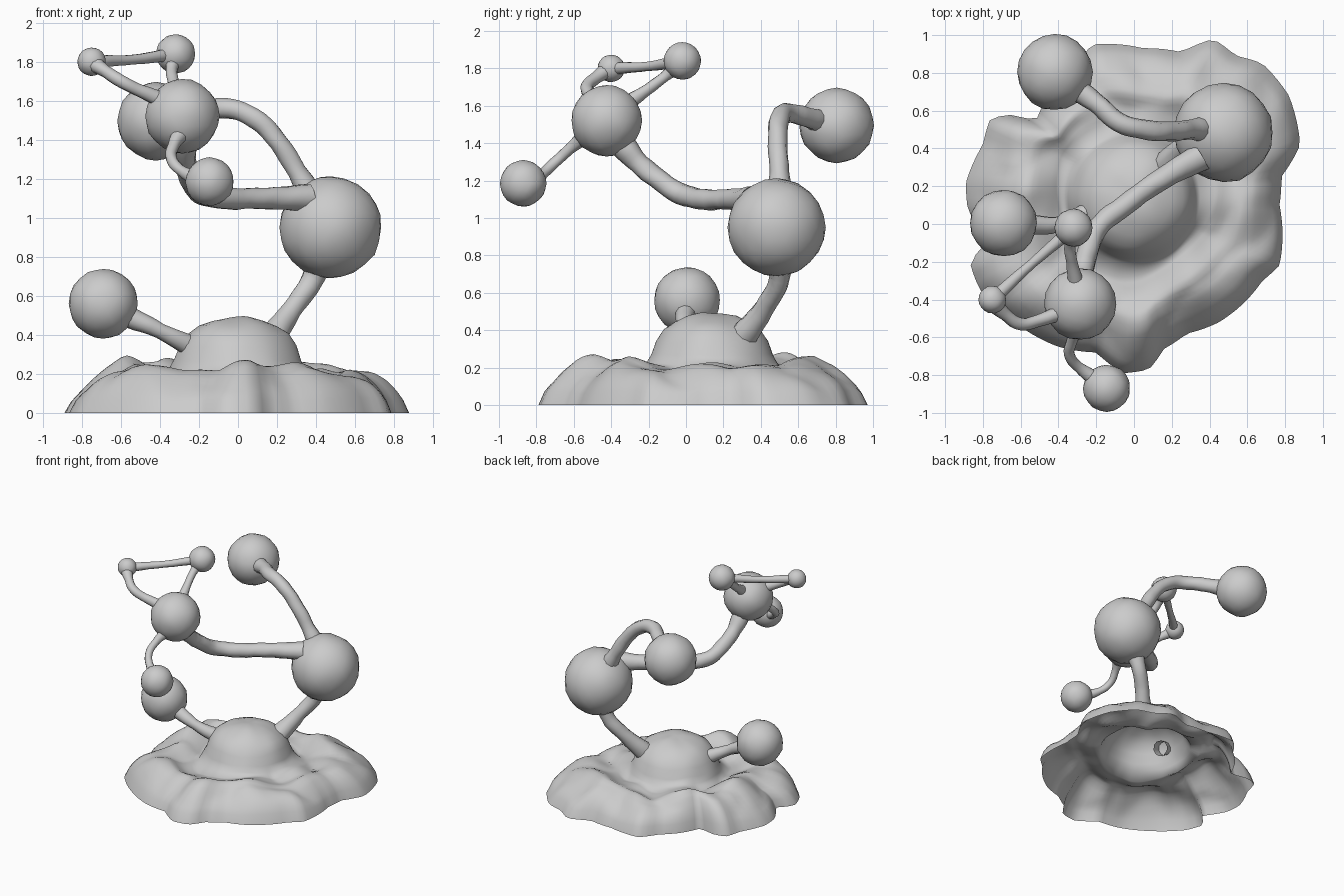
import bpy, bmesh, math
from mathutils import Vector, noise

if "Cube" in bpy.data.objects:
    bpy.data.objects.remove(bpy.data.objects["Cube"])


def finish(name, bm):
    me = bpy.data.meshes.new(name)
    bmesh.ops.recalc_face_normals(bm, faces=bm.faces)
    bm.to_mesh(me)
    bm.free()
    for p in me.polygons:
        p.use_smooth = True
    ob = bpy.data.objects.new(name, me)
    bpy.context.collection.objects.link(ob)
    return ob


def lerp_profile(pts, t):
    for (a, za), (b, zb) in zip(pts, pts[1:]):
        if t <= b:
            return za + (zb - za) * (t - a) / (b - a)
    return pts[-1][1]


# Slightly lumpy clay ball
def ball(name, c, r):
    bm = bmesh.new()
    bmesh.ops.create_icosphere(bm, subdivisions=3, radius=r)
    c = Vector(c)
    for v in bm.verts:
        n = v.co.normalized()
        v.co = c + v.co * (1 + 0.035 * noise.noise(n * 2.7 + c * 9))
    finish(name, bm)


# Tapering branch: a swept tube, flared where it meets the balls
def branch(name, pts, r, flare=1.4):
    cu = bpy.data.curves.new(name, 'CURVE')
    cu.dimensions = '3D'
    cu.bevel_depth = r
    cu.bevel_resolution = 3
    cu.resolution_u = 5
    sp = cu.splines.new('BEZIER')
    sp.bezier_points.add(len(pts) - 1)
    for i, (bp, p) in enumerate(zip(sp.bezier_points, pts)):
        bp.co = p
        bp.handle_left_type = bp.handle_right_type = 'AUTO'
        bp.radius = flare if i in (0, len(pts) - 1) else 1.0
    tmp = bpy.data.objects.new(name + "_path", cu)
    bpy.context.collection.objects.link(tmp)
    bpy.context.view_layer.update()
    me = bpy.data.meshes.new_from_object(tmp.evaluated_get(bpy.context.evaluated_depsgraph_get()))
    bpy.data.objects.remove(tmp)
    bm = bmesh.new()
    bm.from_mesh(me)
    for v in bm.verts:
        v.co += noise.noise_vector(v.co * 12) * r * 0.12
    finish(name, bm)


# Rocky base: one open skin running from the dome down to an irregular rim
outline = [(.77, .1), (.78, .25), (.88, .42), (.82, .68), (.68, .85), (.54, .89), (.42, .98),
           (.25, .91), (.05, .93), (-.22, .95), (-.32, .82), (-.44, .7), (-.52, .54), (-.62, .58),
           (-.76, .56), (-.8, .42), (-.89, .22), (-.88, .08), (-.77, -.09), (-.87, -.2),
           (-.82, -.34), (-.62, -.53), (-.4, -.65), (-.2, -.68), (-.06, -.79), (.08, -.77),
           (.16, -.66), (.28, -.58), (.45, -.52), (.6, -.4), (.68, -.3), (.77, -.22)]
cx, cy = 0.0, 0.14
polar = sorted((math.atan2(y - cy, x - cx) % math.tau, math.hypot(x - cx, y - cy)) for x, y in outline)
polar = [(polar[-1][0] - math.tau, polar[-1][1])] + polar + [(polar[0][0] + math.tau, polar[0][1])]

dome = [(.06, .487), (.13, .475), (.2, .445), (.26, .4), (.3, .34), (.325, .27), (.35, .225)]
skirt = [(0, .2), (.2, .215), (.4, .25), (.6, .22), (.78, .16), (.9, .1), (.97, .045), (1, 0)]
N = 128
bm = bmesh.new()
rings = []
for r, z in dome:
    ring = []
    for i in range(N):
        a = math.tau * i / N
        p = Vector((cx + r * math.cos(a), cy + r * math.sin(a), z))
        p.z += 0.015 * noise.noise(p * 6)
        ring.append(bm.verts.new(p))
    rings.append(ring)
for k in range(17):
    u = k / 16
    ring = []
    for i in range(N):
        a = math.tau * i / N
        rim = lerp_profile(polar, a)
        r0 = 0.4 + 0.03 * math.sin(3 * a + 1)
        r = r0 + (rim - r0) * u
        p = Vector((cx + r * math.cos(a), cy + r * math.sin(a), 0))
        lump = noise.noise(Vector((p.x * 3.6, p.y * 3.6, 1.7)))
        crease = abs(noise.noise(Vector((p.x * 2.8, p.y * 2.8, 5.1))))
        z = lerp_profile(skirt, u) * (0.88 + 0.28 * lump + 0.45 * min(crease, .4))
        z *= 1 + 0.35 * (rim - 0.8) * math.sin(math.pi * u)
        p.z = max(0, z)
        ring.append(bm.verts.new(p))
    rings.append(ring)
for r1, r2 in zip(rings, rings[1:]):
    for i in range(N):
        j = (i + 1) % N
        bm.faces.new((r1[i], r1[j], r2[j], r2[i]))
top = bm.verts.new((cx, cy, .49))
for i in range(N):
    bm.faces.new((top, rings[0][(i + 1) % N], rings[0][i]))
finish("rocky_base", bm)

# Balls
for name, c, r in [("main_ball", (.475, .485, .95), .262), ("back_ball", (-.42, .805, 1.495), .2),
                   ("upper_ball", (-.285, -.425, 1.52), .19), ("left_ball", (-.69, .005, .56), .178),
                   ("low_front_ball", (-.145, -.87, 1.185), .124),
                   ("top_ball", (-.32, -.02, 1.84), .1), ("tip_ball", (-.75, -.4, 1.8), .073)]:
    ball(name, c, r)

# Branches
branch("main_stem", [(.16, .3, .36), (.27, .42, .52), (.38, .5, .68), (.42, .5, .78)], .055)
branch("left_stem", [(-.2, .08, .32), (-.4, .0, .42), (-.6, 0, .51)], .04, 1.5)
branch("back_branch", [(.38, .5, 1.1), (.3, .5, 1.24), (.18, .49, 1.42), (.05, .5, 1.53),
                       (-.08, .54, 1.56), (-.2, .64, 1.54), (-.34, .74, 1.51)], .052, 1.3)
branch("front_branch", [(.36, .36, 1.1), (.15, .24, 1.1), (-.05, .1, 1.1), (-.2, -.03, 1.13),
                        (-.24, -.13, 1.19), (-.27, -.25, 1.29), (-.28, -.36, 1.42)], .056, 1.3)
branch("low_front_twig", [(-.28, -.53, 1.45), (-.33, -.62, 1.37), (-.34, -.7, 1.3),
                          (-.29, -.76, 1.24), (-.18, -.84, 1.19)], .029, 1.6)
branch("tip_twig", [(-.36, -.46, 1.59), (-.5, -.51, 1.65), (-.6, -.53, 1.7),
                    (-.68, -.48, 1.75), (-.75, -.41, 1.8)], .033)
branch("top_twig", [(-.3, -.34, 1.6), (-.33, -.2, 1.69), (-.34, -.11, 1.76), (-.32, -.03, 1.83)], .03, 1.5)
branch("bridge_twig", [(-.75, -.4, 1.8), (-.54, -.21, 1.81), (-.32, -.02, 1.84)], .025)
